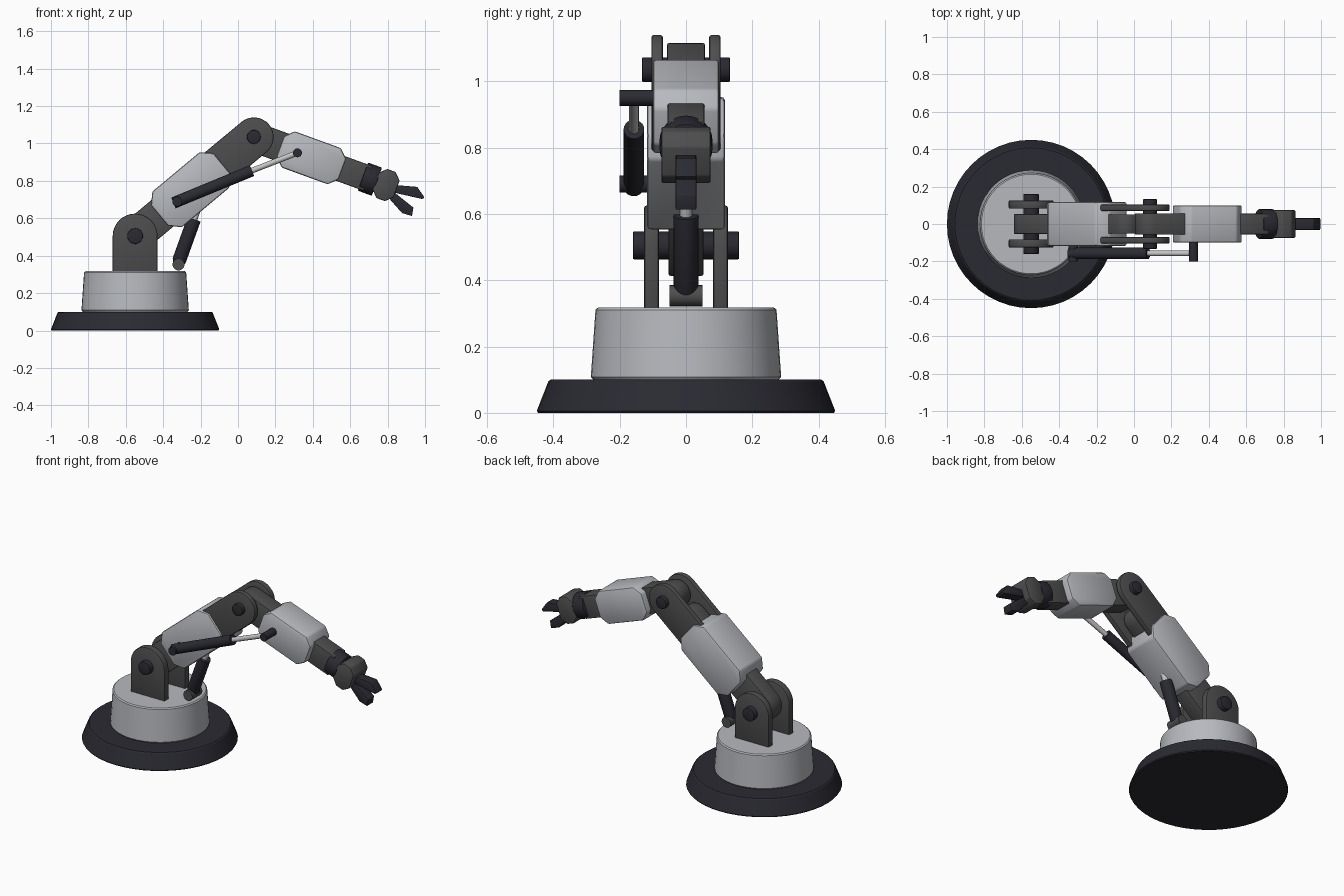
import bpy, bmesh, math
from mathutils import Vector

if "Cube" in bpy.data.objects:
    bpy.data.objects.remove(bpy.data.objects["Cube"])


def material(name, rgb):
    m = bpy.data.materials.new(name)
    m.diffuse_color = (*rgb, 1)
    m.use_nodes = True
    m.node_tree.nodes["Principled BSDF"].inputs["Base Color"].default_value = m.diffuse_color
    return m


LIGHT = material("light grey", (0.47, 0.485, 0.515))
DARK = material("dark grey", (0.075, 0.075, 0.078))
BLACK = material("blue black", (0.023, 0.023, 0.032))
ROD = material("steel", (0.55, 0.55, 0.56))


def finish(bm, name, mat, bevel=0.0):
    bmesh.ops.recalc_face_normals(bm, faces=bm.faces)
    if bevel:
        sharp = [e for e in bm.edges if e.calc_face_angle(0) > 0.6]
        bmesh.ops.bevel(bm, geom=sharp, offset=bevel, segments=2,
                        profile=0.5, affect='EDGES')
    me = bpy.data.meshes.new(name)
    bm.to_mesh(me)
    bm.free()
    me.materials.append(mat)
    ob = bpy.data.objects.new(name, me)
    bpy.context.collection.objects.link(ob)
    bpy.context.view_layer.objects.active = ob
    ob.select_set(True)
    bpy.ops.object.shade_smooth_by_angle(angle=math.radians(32))
    ob.select_set(False)
    return ob


class Frame:
    """Side-view frame: u runs along an arm segment, v across it."""
    def __init__(self, x, z, deg):
        self.o = (x, z)
        self.c, self.s = math.cos(math.radians(deg)), math.sin(math.radians(deg))

    def at(self, u, v, y=0):
        return Vector((self.o[0] + u * self.c - v * self.s, y,
                       self.o[1] + u * self.s + v * self.c))


WORLD = Frame(0, 0, 0)
UPPER = Frame(-0.55, 0.505, 39.8)
FORE = Frame(0.085, 1.035, -20)


def prism(name, mat, frame, outline, y0, y1, bevel=0.006):
    bm = bmesh.new()
    a = [bm.verts.new(frame.at(u, v, y0)) for u, v in outline]
    b = [bm.verts.new(frame.at(u, v, y1)) for u, v in outline]
    bm.faces.new(a)
    bm.faces.new(b[::-1])
    for i in range(len(a)):
        j = (i + 1) % len(a)
        bm.faces.new((a[i], a[j], b[j], b[i]))
    return finish(bm, name, mat, bevel)


def turned(name, mat, start, end, profile, segs=32, bevel=0.0):
    """Solid of revolution from start to end; profile = (fraction, radius)."""
    start, end = Vector(start), Vector(end)
    q = (end - start).to_track_quat('Z', 'Y')
    bm = bmesh.new()
    rings = []
    for t, r in profile:
        c = start.lerp(end, t)
        rings.append([bm.verts.new(c + q @ Vector((
            r * math.cos(2 * math.pi * i / segs),
            r * math.sin(2 * math.pi * i / segs), 0))) for i in range(segs)])
    for p, n in zip(rings, rings[1:]):
        for i in range(segs):
            j = (i + 1) % segs
            bm.faces.new((p[i], p[j], n[j], n[i]))
    bm.faces.new(rings[0][::-1])
    bm.faces.new(rings[-1])
    return finish(bm, name, mat, bevel)


def rod(name, mat, start, end, r, segs=24, bevel=0.0):
    return turned(name, mat, start, end, [(0, r), (1, r)], segs, bevel)


def octagon(u0, u1, h, c):
    return [(u0 + c, -h), (u1 - c, -h), (u1, -h + c), (u1, h - c),
            (u1 - c, h), (u0 + c, h), (u0, h - c), (u0, -h + c)]


def rounded(u_round, u_flat, r, n=16):
    """Bar with a half-round end at u_round and a square end at u_flat."""
    d = 1 if u_flat > u_round else -1
    arc = [(u_round - d * r * math.sin(math.pi * i / n),
            r * math.cos(math.pi * i / n)) for i in range(n + 1)]
    return arc + [(u_flat, -r), (u_flat, r)]


# Base and turntable
turned("base_disc", BLACK, (-0.55, 0, 0), (-0.55, 0, 0.1),
       [(0, 0.446), (0.06, 0.45), (0.95, 0.415), (1, 0.408)], 48)
turned("turntable", LIGHT, (-0.55, 0, 0.1), (-0.55, 0, 0.317),
       [(0, 0.28), (0.04, 0.287), (0.97, 0.273), (1, 0.266)], 48)

# Shoulder bracket plates and elbow fork plates, mirrored pairs
bracket = Frame(-0.55, 0.505, 90)
for side, s in (("left", 1), ("right", -1)):
    prism("shoulder_bracket_" + side, DARK, bracket, rounded(0, -0.2, 0.12),
          s * 0.082, s * 0.126)
    prism("elbow_fork_" + side, DARK, UPPER, rounded(0.827, 0.5, 0.105),
          s * 0.07, s * 0.104)

# Upper arm
prism("shoulder_link", DARK, UPPER, rounded(0, 0.25, 0.092), -0.053, 0.053)
prism("upper_arm_body", LIGHT, UPPER, octagon(0.17, 0.605, 0.124, 0.053), -0.117, 0.117, 0.01)
prism("upper_arm_web", DARK, UPPER, rounded(0.66, 0.5, 0.075), -0.052, 0.052)

# Pivot pins
rod("shoulder_pin", BLACK, (-0.55, -0.16, 0.505), (-0.55, 0.16, 0.505), 0.042, 24, 0.004)
rod("elbow_pin", BLACK, (0.085, -0.133, 1.035), (0.085, 0.133, 1.035), 0.037, 24, 0.004)

# Forearm
prism("elbow_link", DARK, FORE, rounded(0, 0.22, 0.08), -0.057, 0.057)
prism("forearm_body", LIGHT, FORE, octagon(0.15, 0.503, 0.103, 0.045), -0.1, 0.1, 0.01)
prism("wrist_link", DARK, FORE, [(0.47, -0.07), (0.65, -0.07), (0.65, 0.07), (0.47, 0.07)],
      -0.056, 0.056)
rod("wrist_ring", BLACK, FORE.at(0.62, 0), FORE.at(0.7, 0), 0.08, 24, 0.005)

# Gripper
prism("palm", DARK, FORE, octagon(0.692, 0.812, 0.083, 0.036), -0.074, 0.074)
prism("upper_finger", BLACK, WORLD,
      [(0.81, 0.78), (0.958, 0.768), (0.997, 0.712), (0.985, 0.703), (0.80, 0.745)],
      -0.031, 0.031, 0.003)
prism("lower_finger", BLACK, WORLD,
      [(0.80, 0.735), (0.84, 0.735), (0.938, 0.657), (0.93, 0.612), (0.877, 0.628), (0.80, 0.715)],
      -0.031, 0.031, 0.003)

# Lower actuator between turntable and upper arm
foot = Vector((-0.325, 0, 0.345))
top = Vector((-0.235, 0, 0.595))
turned("lower_cylinder", BLACK, foot, top, [(0, 0.024), (0.12, 0.037), (1, 0.037)], 20)
rod("lower_piston", ROD, foot.lerp(top, 0.9), foot.lerp(top, 1.3), 0.018, 16)
rod("lower_actuator_pin", DARK, (-0.318, -0.05, 0.353), (-0.318, 0.05, 0.353), 0.032, 20)

# Side actuator between upper arm and forearm
Y = -0.157
tail, neck, head = (-0.345, Y, 0.682), (0.075, Y, 0.855), (0.318, Y, 0.95)
rod("side_cylinder", BLACK, tail, neck, 0.031, 20)
rod("side_piston", ROD, neck, head, 0.015, 16)
rod("side_tail_pin", BLACK, (-0.325, -0.2, 0.69), (-0.325, -0.1, 0.69), 0.026, 20)
rod("side_head_pin", BLACK, (0.318, -0.2, 0.95), (0.318, -0.09, 0.95), 0.024, 20)
